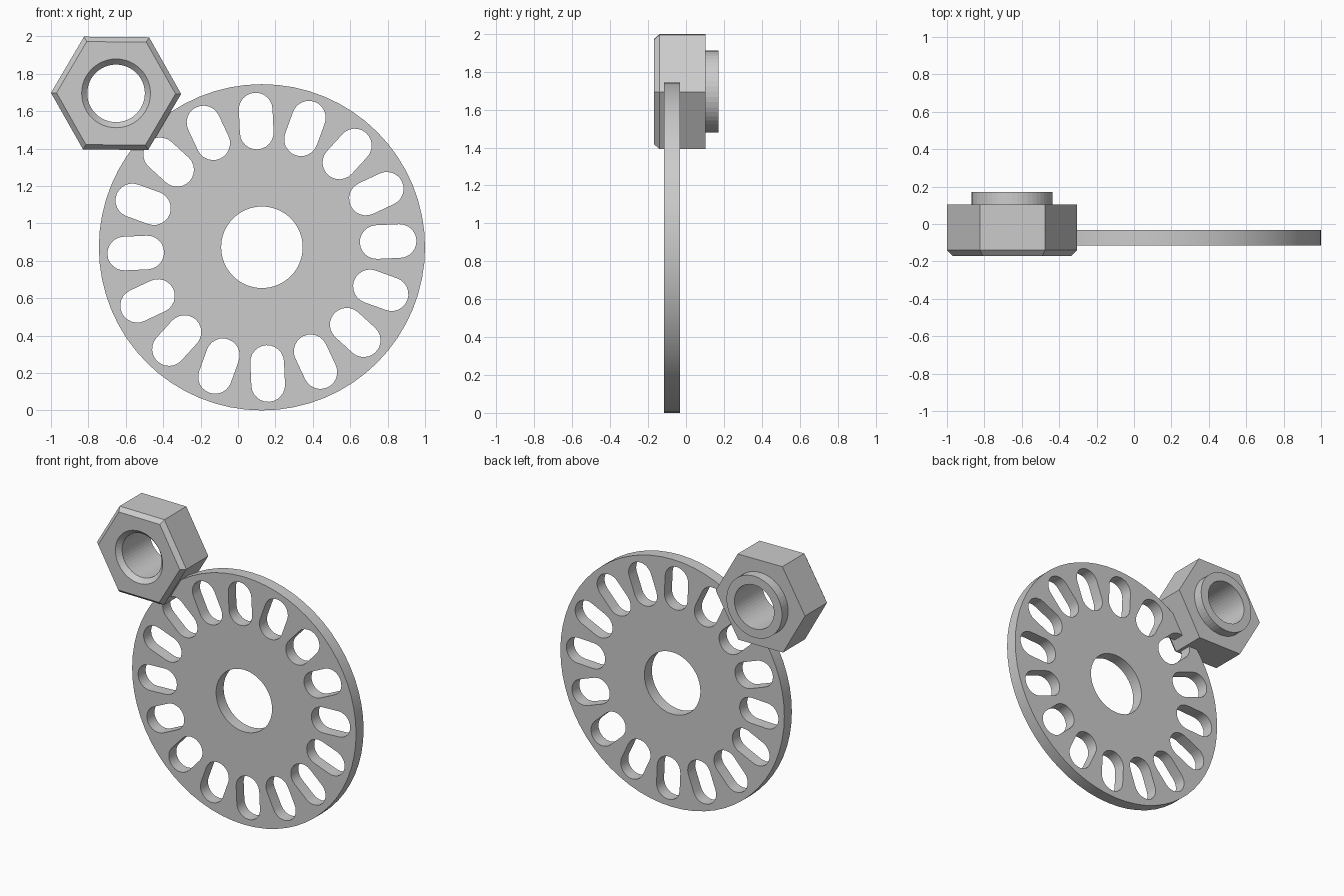
import bpy, bmesh
from math import sin, cos, pi, radians

if "Cube" in bpy.data.objects:
    bpy.data.objects.remove(bpy.data.objects["Cube"])


def circle(r, n, start=0.0):
    return [(r * cos(start + 2 * pi * i / n), r * sin(start + 2 * pi * i / n)) for i in range(n)]


def slot(angle, r_in, r_out, half_w, n=12):
    # Radial slot with two rounded ends
    pts = []
    for centre, a0 in ((r_out, -pi / 2), (r_in, pi / 2)):
        for i in range(n + 1):
            a = a0 + pi * i / n
            x, z = centre + half_w * cos(a), half_w * sin(a)
            pts.append((x * cos(angle) - z * sin(angle), x * sin(angle) + z * cos(angle)))
    return pts


def plate(name, outlines, thickness, location):
    # Filled 2D outline with holes, extruded and stood up to face -y
    curve = bpy.data.curves.new(name, 'CURVE')
    curve.dimensions = '2D'
    curve.fill_mode = 'BOTH'
    curve.extrude = thickness / 2
    for pts in outlines:
        s = curve.splines.new('POLY')
        s.points.add(len(pts) - 1)
        for p, (x, z) in zip(s.points, pts):
            p.co = (x, z, 0, 1)
        s.use_cyclic_u = True
    ob = bpy.data.objects.new(name, curve)
    ob.location = location
    ob.rotation_euler.x = pi / 2
    bpy.context.collection.objects.link(ob)
    bpy.ops.object.select_all(action='DESELECT')
    ob.select_set(True)
    bpy.context.view_layer.objects.active = ob
    bpy.ops.object.convert(target='MESH')


# Slotted disc
slots = [slot(radians(2.6 + 22.5 * i), 0.614, 0.737, 0.09) for i in range(16)]
plate("slotted_disc", [circle(0.872, 64), circle(0.218, 64)] + slots, 0.084, (0.128, -0.073, 0.872))

# Hex nut with chamfered front, countersunk bore and rear collar
bm = bmesh.new()


def ring(r, y, n):
    start = radians(-0.5) if n == 6 else 0
    verts = [bm.verts.new((x, y, z)) for x, z in circle(r, n, start)]
    return [bm.edges.new((verts[i], verts[(i + 1) % n])) for i in range(n)]


N = 48
hex_front = ring(0.318, -0.17, 6)
hex_edge = ring(0.348, -0.14, 6)
hex_back = ring(0.348, 0.104, 6)
collar_base = ring(0.216, 0.104, N)
collar_end = ring(0.216, 0.172, N)
bore_back = ring(0.154, 0.172, N)
bore_front = ring(0.154, -0.138, N)
sink = ring(0.184, -0.17, N)

for a, b in ((hex_front, hex_edge), (hex_edge, hex_back), (collar_base, collar_end),
             (collar_end, bore_back), (bore_back, bore_front), (bore_front, sink)):
    bmesh.ops.bridge_loops(bm, edges=a + b)
for a, b in ((hex_back, collar_base), (hex_front, sink)):
    bmesh.ops.triangle_fill(bm, edges=a + b, use_beauty=True)
bmesh.ops.recalc_face_normals(bm, faces=bm.faces[:])

mesh = bpy.data.meshes.new("hex_nut")
bm.to_mesh(mesh)
bm.free()
nut = bpy.data.objects.new("hex_nut", mesh)
nut.location = (-0.652, 0, 1.695)
bpy.context.collection.objects.link(nut)
